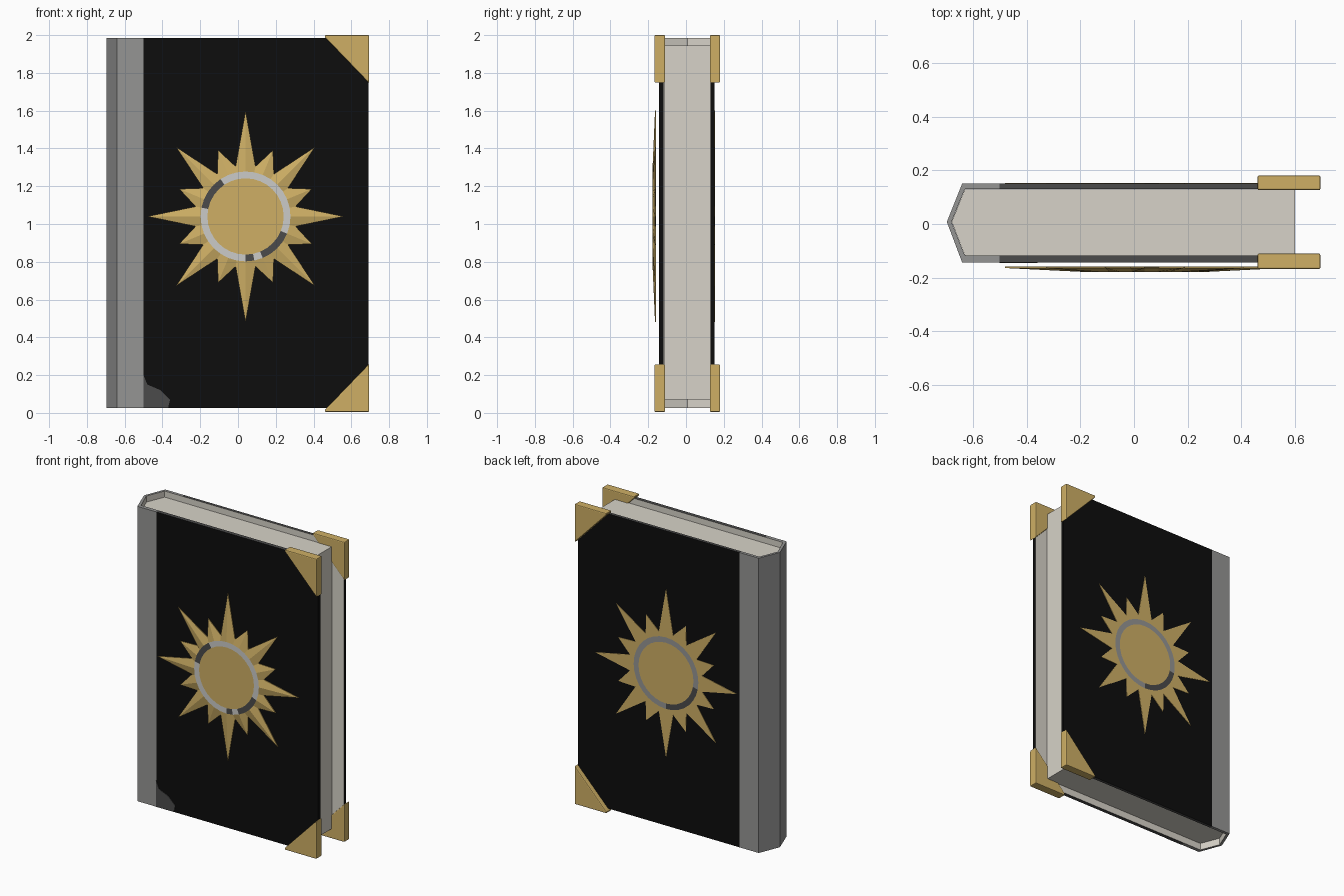
import bpy, bmesh, math

if "Cube" in bpy.data.objects:
    bpy.data.objects.remove(bpy.data.objects["Cube"])


def material(name, rgb):
    m = bpy.data.materials.new(name)
    m.diffuse_color = (*rgb, 1)
    m.use_nodes = True
    m.node_tree.nodes["Principled BSDF"].inputs["Base Color"].default_value = m.diffuse_color
    return m


BLACK = material("black leather", (0.004, 0.004, 0.004))
GREY = material("spine grey", (0.30, 0.30, 0.295))
DARK = material("dark grey", (0.07, 0.07, 0.07))
PAPER = material("paper", (0.68, 0.65, 0.58))
GOLD = material("gold", (0.62, 0.43, 0.13))
SILVER = material("silver", (0.60, 0.60, 0.58))


def finish(name, bm, mats, smooth=False):
    bmesh.ops.recalc_face_normals(bm, faces=bm.faces)
    me = bpy.data.meshes.new(name)
    bm.to_mesh(me)
    bm.free()
    for m in mats:
        me.materials.append(m)
    ob = bpy.data.objects.new(name, me)
    bpy.context.collection.objects.link(ob)
    if smooth:
        bpy.context.view_layer.objects.active = ob
        ob.select_set(True)
        bpy.ops.object.shade_smooth_by_angle(angle=math.radians(35))
        ob.select_set(False)
    return ob


def prism(name, pts, lo, hi, mats, axis="z"):
    """Extrude a flat outline along z (xy points) or along y (xz points)."""
    bm = bmesh.new()
    place = (lambda p, t: (p[0], p[1], t)) if axis == "z" else (lambda p, t: (p[0], t, p[1]))
    a = [bm.verts.new(place(p, lo)) for p in pts]
    b = [bm.verts.new(place(p, hi)) for p in pts]
    bm.faces.new(a)
    bm.faces.new(b)
    for i in range(len(pts)):
        j = (i + 1) % len(pts)
        bm.faces.new((a[i], a[j], b[j], b[i]))
    return finish(name, bm, mats)


# Cover: folded board with two flat sides and a pointed spine
outer = [(0.69, -0.143), (-0.5, -0.143), (-0.64, -0.143), (-0.697, 0.008),
         (-0.64, 0.15), (-0.5, 0.15), (0.69, 0.15)]
inner = [(0.69, -0.118), (-0.5, -0.118), (-0.63, -0.118), (-0.68, 0.008),
         (-0.63, 0.13), (-0.5, 0.13), (0.69, 0.13)]
bm = bmesh.new()
rows = [[bm.verts.new((x, y, z)) for x, y in prof]
        for prof in (outer, inner) for z in (0.025, 1.985)]
o0, o1, i0, i1 = rows
for k in range(6):
    board = k in (0, 5)
    for quad, mat in (((o0, o1), 0 if board else 1), ((i0, i1), 3),
                      ((o0, i0), 2 if board else 1), ((o1, i1), 2 if board else 1)):
        p, q = quad
        bm.faces.new((p[k], p[k + 1], q[k + 1], q[k])).material_index = mat
for k in (0, 6):
    bm.faces.new((o0[k], o1[k], i1[k], i0[k])).material_index = 0
finish("cover", bm, [BLACK, GREY, DARK, PAPER])

# Page block, set back from the cover edges
prism("pages", [(0.60, -0.117), (-0.63, -0.117), (-0.679, 0.008), (-0.63, 0.129),
                (0.60, 0.129)], 0.07, 1.945, [PAPER])

# Worn patch at the lower front hinge
prism("worn_patch", [(-0.5, 0.026), (-0.37, 0.026), (-0.36, 0.07), (-0.41, 0.12),
                     (-0.48, 0.15), (-0.5, 0.2)], -0.146, -0.142, [DARK], "y")

# Metal corner guards
for side, y0, y1 in (("front", -0.168, -0.11), ("back", 0.126, 0.181)):
    for level, z0, s in (("bottom", 0.005, 1), ("top", 2.0, -1)):
        tri = [(0.46, z0), (0.694, z0), (0.694, z0 + s * 0.255), (0.46, z0 + s * 0.012)]
        ob = prism(f"{side}_{level}_corner", tri, y0, y1, [GOLD], "y")
        bev = ob.modifiers.new("rounded edges", "BEVEL")
        bev.width = 0.008
        bev.segments = 2
        bev.limit_method = "ANGLE"


def ray_radius(k):
    if k % 2:
        return 0.27
    if k % 4 == 2:
        return 0.38
    return 0.56 if k in (8, 24) else 0.52


def sun(name, y_back, y_edge, y_mid, dark_segments):
    """Sixteen-pointed sun with a metal ring around a central disc."""
    bm = bmesh.new()

    def loop(radius, y):
        return [bm.verts.new((0.04 + radius(k) * math.cos(k * math.pi / 16), y,
                              1.04 + radius(k) * math.sin(k * math.pi / 16)))
                for k in range(32)]

    back = loop(ray_radius, y_back)
    edge = loop(ray_radius, y_edge)
    ring = loop(lambda k: 0.238, y_mid)
    disc = loop(lambda k: 0.202, y_mid)
    for k in range(32):
        j = (k + 1) % 32
        bm.faces.new((back[k], back[j], edge[j], edge[k]))
        bm.faces.new((edge[k], edge[j], ring[j], ring[k]))
        f = bm.faces.new((ring[k], ring[j], disc[j], disc[k]))
        f.material_index = 2 if k in dark_segments else 1
    bm.faces.new(disc)
    bm.faces.new(back)
    return finish(name, bm, [GOLD, SILVER if y_mid < 0 else GREY, DARK])


# Raised sun on the front, painted sun on the back
sun("front_sun", -0.158, -0.164, -0.178, {11, 12, 13, 14, 24, 26, 27, 28, 29})
sun("back_sun", 0.149, 0.153, 0.153, set(range(17, 24)))
